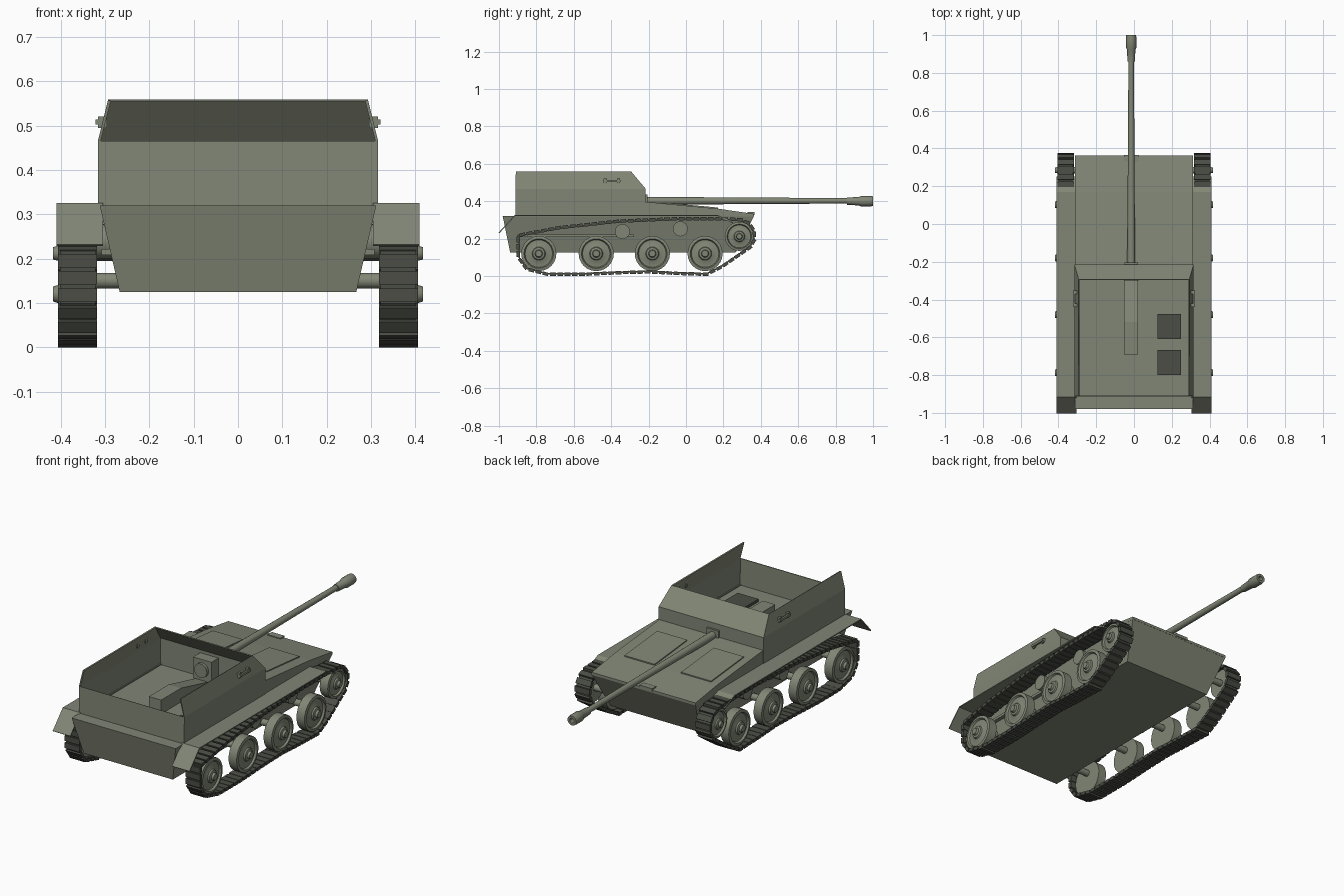
import bpy, bmesh, math
from mathutils import Vector, Matrix

if "Cube" in bpy.data.objects:
    bpy.data.objects.remove(bpy.data.objects["Cube"])

GX = -0.015  # gun line
green = bpy.data.materials.new("olive")
green.diffuse_color = (0.22, 0.24, 0.18, 1)
green.use_nodes = True
green.node_tree.nodes["Principled BSDF"].inputs["Base Color"].default_value = green.diffuse_color
dark = bpy.data.materials.new("dark_olive")
dark.diffuse_color = (0.07, 0.075, 0.06, 1)
dark.use_nodes = True
dark.node_tree.nodes["Principled BSDF"].inputs["Base Color"].default_value = dark.diffuse_color


def make(name, verts, faces, mirror=False, mat=green, smooth=False, solid=0):
    me = bpy.data.meshes.new(name)
    me.from_pydata([tuple(v) for v in verts], [], faces)
    bm = bmesh.new()
    bm.from_mesh(me)
    bmesh.ops.recalc_face_normals(bm, faces=bm.faces)
    bm.to_mesh(me)
    bm.free()
    me.materials.append(mat)
    ob = bpy.data.objects.new(name, me)
    bpy.context.collection.objects.link(ob)
    if solid:
        m = ob.modifiers.new("thickness", 'SOLIDIFY')
        m.thickness, m.offset = solid, 0
    if mirror:
        ob.modifiers.new("mirror", 'MIRROR')
    if smooth:
        bpy.context.view_layer.objects.active = ob
        ob.select_set(True)
        bpy.ops.object.shade_smooth_by_angle(angle=math.radians(35))
        ob.select_set(False)
    return ob


def loft(name, rings, **kw):
    n = len(rings[0])
    faces = [tuple(range(n)), tuple(range((len(rings) - 1) * n, len(rings) * n))]
    for r in range(len(rings) - 1):
        for i in range(n):
            j = (i + 1) % n
            faces.append((r * n + i, r * n + j, r * n + n + j, r * n + n + i))
    return make(name, [v for r in rings for v in r], faces, **kw)


def prism(name, profile, x0, x1, **kw):
    return loft(name, [[(x, y, z) for y, z in profile] for x in (x0, x1)], **kw)


def box(name, x, y, z, **kw):
    return prism(name, [(y[0], z[0]), (y[1], z[0]), (y[1], z[1]), (y[0], z[1])], x[0], x[1], **kw)


def lathe(name, profile, origin, axis='X', steps=24, **kw):
    rings = []
    for a, r in profile:
        ring = []
        for k in range(steps):
            t = 2 * math.pi * k / steps
            u, v = r * math.cos(t), r * math.sin(t)
            p = (a, u, v) if axis == 'X' else (u, a, v)
            ring.append(Vector(origin) + Vector(p))
        rings.append(ring)
    return loft(name, rings, smooth=True, **kw)


def rect(w, y0, y1, z0, z1):
    return [(-w, y0, z0), (w, y0, z0), (w, y1, z1), (-w, y1, z1)]


# hull tub and front deck
loft("hull", [rect(0.267, -0.94, 0.265, 0.125, 0.125), rect(0.312, -0.98, 0.363, 0.32, 0.32)])
prism("front_deck", [(-0.22, 0.318), (-0.22, 0.397), (0.17, 0.36), (0.363, 0.332), (0.363, 0.318)], -0.312, 0.312)

# fenders with sloped front tip and rear flap
fp = [(-1.0, 0.23), (-0.915, 0.323), (0.17, 0.323), (0.25, 0.285)]
make("fender", [(x, y, z) for y, z in fp for x in (0.305, 0.41)],
     [(2 * i, 2 * i + 1, 2 * i + 3, 2 * i + 2) for i in range(3)], mirror=True, solid=0.006)

# open-topped fighting compartment
v = [(s * x, y, z) for x, y, z in ((0.313, -0.91, 0.318), (0.313, -0.91, 0.465), (0.29, -0.91, 0.557),
     (0.313, -0.218, 0.318), (0.313, -0.218, 0.465), (0.29, -0.295, 0.557)) for s in (1, -1)]
make("compartment_walls", v, [(0, 6, 8, 2), (2, 8, 10, 4), (1, 3, 9, 7), (3, 5, 11, 9),
     (6, 7, 9, 8), (8, 9, 11, 10), (0, 2, 3, 1)], solid=0.007)

# grab handles
box("handle_bar", (0.312, 0.322), (-0.44, -0.35), (0.502, 0.514), mirror=True)
for y in (-0.44, -0.37):
    box("handle_mount", (0.296, 0.316), (y, y + 0.018), (0.495, 0.52), mirror=True)

# deck hatches following the deck slope
for x0 in (-0.27, 0.07):
    prism("deck_hatch", [(-0.11, 0.38), (-0.11, 0.392), (0.17, 0.366), (0.17, 0.355)], x0, x0 + 0.18)
box("barrel_rest", (GX - 0.038, GX + 0.038), (0.33, 0.366), (0.325, 0.341))

# gun, mantlet, breech and recoil guard
lathe("gun_barrel", [(-0.3, 0.0), (-0.3, 0.022), (0.1, 0.019), (0.87, 0.0145), (0.87, 0)], (GX, 0, 0.402), 'Y', 16)
lathe("muzzle_brake", [(0.86, 0.0), (0.86, 0.019), (0.925, 0.023), (0.935, 0.028), (0.985, 0.028), (1.0, 0.026),
                       (1.0, 0.013), (0.95, 0.012), (0.95, 0)], (GX, 0, 0.4), 'Y', 16)
box("mantlet", (GX - 0.035, GX + 0.035), (-0.23, -0.205), (0.38, 0.435))
box("breech_block", (GX - 0.055, GX + 0.055), (-0.285, -0.225), (0.335, 0.45))
lathe("breech_ring", [(-0.3, 0), (-0.3, 0.038), (-0.28, 0.038), (-0.28, 0)], (GX, 0, 0.395), 'Y')
prism("recoil_guard", [(-0.69, 0.318), (-0.69, 0.395), (-0.52, 0.395), (-0.29, 0.34), (-0.29, 0.318)],
      GX - 0.037, GX + 0.037)
for y in (-0.80, -0.61):
    box("crew_seat", (0.125, 0.25), (y, y + 0.133), (0.318, 0.335), mat=dark)

# road wheels, front wheels, return rollers
def wheel(name, y, z, r):
    prof = [(0.345, 0), (0.345, r), (0.393, r), (0.396, r * 0.84), (0.386, r * 0.78), (0.386, r * 0.62),
            (0.394, r * 0.38), (0.402, r * 0.34), (0.405, r * 0.22), (0.417, r * 0.18), (0.417, 0)]
    lathe(name, prof, (0, y, z), mirror=True)
    lathe(name + "_axle", [(0.26, 0), (0.26, 0.018), (0.35, 0.018), (0.35, 0)], (0, y, max(z, 0.15)), steps=12, mirror=True)


for y in (-0.787, -0.48, -0.18, 0.102):
    wheel("road_wheel", y, 0.12, 0.094)
wheel("front_wheel", 0.285, 0.212, 0.078)
for y, z in ((-0.34, 0.238), (-0.03, 0.252)):
    lathe("return_roller", [(0.28, 0), (0.28, 0.04), (0.35, 0.04), (0.35, 0)], (0, y, z), mirror=True)
box("side_rail", (0.28, 0.308), (-0.9, -0.28), (0.208, 0.222), mirror=True)

# tracks: belt plus individual links along a closed path
path = [Vector(p) for p in ((-0.893, 0.215), (-0.68, 0.255), (-0.36, 0.29), (-0.03, 0.304), (0.16, 0.304),
        (0.29, 0.298), (0.335, 0.28), (0.362, 0.24), (0.364, 0.195), (0.34, 0.155), (0.19, 0.052),
        (0.11, 0.012), (-0.05, 0.017), (-0.2, 0.025), (-0.35, 0.021), (-0.55, 0.012), (-0.74, 0.012),
        (-0.85, 0.04), (-0.893, 0.1))]
n = len(path)
make("track_belt", [(x, p.x, p.y) for p in path for x in (0.322, 0.402)],
     [(2 * i, 2 * i + 1, (2 * i + 3) % (2 * n), (2 * i + 2) % (2 * n)) for i in range(n)],
     mirror=True, mat=dark, solid=0.008)
lengths = [(path[(i + 1) % n] - path[i]).length for i in range(n)]
count = 72
step = sum(lengths) / count
bm = bmesh.new()
for k in range(count):
    d, i = (k + 0.5) * step, 0
    while d > lengths[i]:
        d -= lengths[i]
        i += 1
    t = (path[(i + 1) % n] - path[i]).normalized()
    p = path[i] + t * d + Vector((-t.y, t.x)) * 0.003
    m = (Matrix.Translation((0.362, p.x, p.y)) @ Matrix.Rotation(math.atan2(t.y, t.x), 4, 'X')
         @ Matrix.Diagonal((0.088, step * 0.78, 0.018, 1)))
    bmesh.ops.create_cube(bm, size=1, matrix=m)
bm.verts.index_update()
make("track_links", [v.co.copy() for v in bm.verts], [[v.index for v in f.verts] for f in bm.faces],
     mirror=True, mat=dark)
bm.free()
